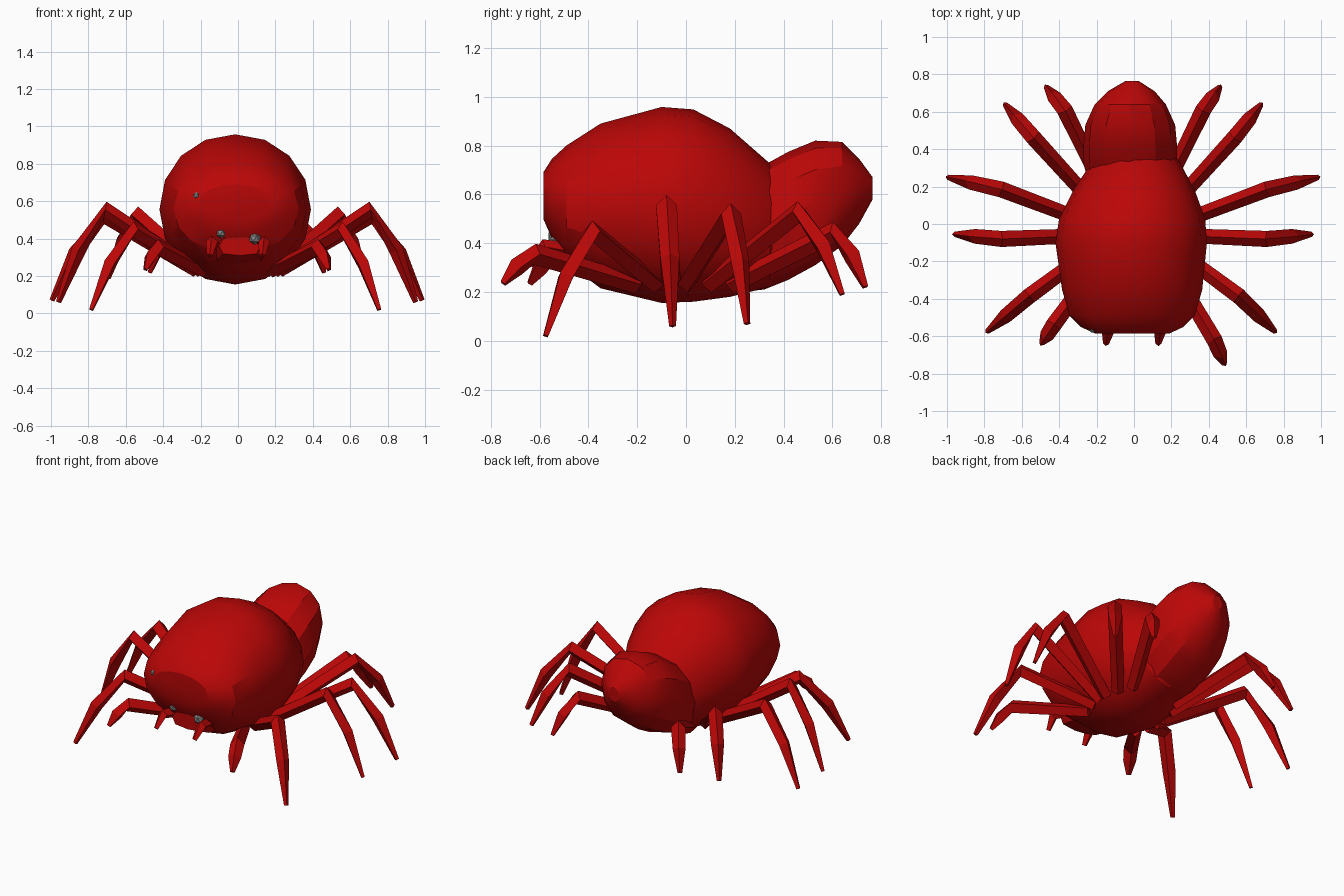
import bpy, bmesh, math
from mathutils import Vector

if "Cube" in bpy.data.objects:
    bpy.data.objects.remove(bpy.data.objects["Cube"])


def material(name, rgb):
    m = bpy.data.materials.new(name)
    m.diffuse_color = (*rgb, 1)
    m.use_nodes = True
    m.node_tree.nodes["Principled BSDF"].inputs["Base Color"].default_value = m.diffuse_color
    return m


RED = material("deep red", (0.5, 0.002, 0.002))
GREY = material("eye grey", (0.22, 0.22, 0.22))


def finish(name, bm, mat, angle=None):
    bmesh.ops.recalc_face_normals(bm, faces=bm.faces)
    mesh = bpy.data.meshes.new(name)
    bm.to_mesh(mesh)
    bm.free()
    mesh.materials.append(mat)
    ob = bpy.data.objects.new(name, mesh)
    bpy.context.collection.objects.link(ob)
    if angle:
        bpy.ops.object.select_all(action='DESELECT')
        ob.select_set(True)
        bpy.context.view_layer.objects.active = ob
        bpy.ops.object.shade_smooth_by_angle(angle=math.radians(angle))
    return ob


def skin(bm, rings):
    loops = [[bm.verts.new(p) for p in ring] for ring in rings]
    for a, b in zip(loops, loops[1:]):
        n = len(a)
        for i in range(n):
            bm.faces.new((a[i], a[(i + 1) % n], b[(i + 1) % n], b[i]))
    bm.faces.new(loops[0])
    bm.faces.new(loops[-1])


def lobe(name, sections, sides, power):
    """Rounded hull from (y, bottom, top, half width, x centre)."""
    bm = bmesh.new()
    rings = []
    for y, lo, hi, w, cx in sections:
        ring = []
        for i in range(sides):
            t = 2 * math.pi * i / sides
            c, s = math.cos(t), math.sin(t)
            x = math.copysign(abs(c) ** power, c) * w
            z = (lo + hi) / 2 + math.copysign(abs(s) ** power, s) * (hi - lo) / 2
            ring.append((cx + x, y, z))
        rings.append(ring)
    skin(bm, rings)
    return finish(name, bm, RED, 25)


def limb(name, points, radii):
    """Tapered four-sided limb following a bent path."""
    bm = bmesh.new()
    pts = [Vector(p) for p in points]
    out = pts[-1] - pts[0]
    side = Vector((-out.y, out.x, 0)).normalized()
    rings = []
    for i, (p, r) in enumerate(zip(pts, radii)):
        d = (pts[min(i + 1, len(pts) - 1)] - pts[max(i - 1, 0)]).normalized()
        s = (side - d * side.dot(d)).normalized()
        u = d.cross(s)
        rings.append([p + s * r, p + u * r, p - s * r, p - u * r])
    skin(bm, rings)
    return finish(name, bm, RED)


# Main body
lobe("body", [
    (-0.585, 0.50, 0.69, 0.20, -0.01),
    (-0.55, 0.42, 0.745, 0.275, -0.01),
    (-0.49, 0.32, 0.80, 0.335, -0.01),
    (-0.35, 0.215, 0.89, 0.375, -0.01),
    (-0.10, 0.155, 0.958, 0.405, -0.015),
    (0.03, 0.16, 0.948, 0.39, -0.01),
    (0.18, 0.18, 0.87, 0.325, 0),
    (0.34, 0.22, 0.73, 0.23, 0.01),
    (0.42, 0.30, 0.62, 0.12, 0.01)], 16, 0.97)

# Rear lobe
lobe("rear_lobe", [
    (0.10, 0.185, 0.58, 0.20, -0.01),
    (0.32, 0.21, 0.72, 0.25, -0.02),
    (0.42, 0.25, 0.775, 0.25, -0.02),
    (0.53, 0.31, 0.82, 0.24, -0.02),
    (0.64, 0.39, 0.815, 0.19, -0.02),
    (0.71, 0.48, 0.745, 0.125, -0.015),
    (0.765, 0.58, 0.67, 0.035, -0.01)], 12, 0.9)

# Mouth block under the face
lobe("mouth", [
    (-0.54, 0.31, 0.41, 0.11, 0.01),
    (-0.48, 0.28, 0.43, 0.14, 0.01),
    (-0.25, 0.23, 0.42, 0.16, 0)], 8, 0.6)

# Legs: base, knee, tip for one side
LEGS = [
    ((0.18, -0.20, 0.23), (0.43, -0.62, 0.355), (0.485, -0.75, 0.235)),
    ((0.20, -0.12, 0.23), (0.56, -0.385, 0.45), (0.755, -0.575, 0.02)),
    ((0.22, -0.06, 0.23), (0.71, -0.08, 0.555), (0.95, -0.055, 0.06)),
    ((0.22, 0.00, 0.23), (0.71, 0.185, 0.52), (0.985, 0.25, 0.07)),
    ((0.20, 0.09, 0.23), (0.54, 0.465, 0.53), (0.68, 0.64, 0.19)),
    ((0.16, 0.18, 0.23), (0.37, 0.61, 0.445), (0.46, 0.735, 0.22)),
]
for label, sign in (("right", 1), ("left", -1)):
    for n, leg in enumerate(LEGS):
        base, knee, tip = (Vector(p) for p in leg)
        if sign < 0:
            tip.x += 0.01
            if n == 1:
                tip.x += 0.02
            if n == 0:        # the front left leg is tucked further back
                tip.y += 0.11
                knee.y += 0.08
        shin = (knee + tip) / 2 + (Vector((tip.x, tip.y, knee.z)) - (knee + tip) / 2) * 0.13
        path = [(p.x * sign, p.y, p.z) for p in (base, knee, shin, tip)]
        limb(f"{label}_leg_{n + 1}", path, (0.038, 0.043, 0.039, 0.014))
    # Short feelers beside the mouth
    limb(f"{label}_feeler",
         [(0.12 * sign, -0.44, 0.36), (0.14 * sign, -0.58, 0.385), (0.14 * sign - 0.01, -0.64, 0.31)],
         (0.037, 0.032, 0.016))

# Small eyes set into the face
for name, pos, r in (("right_eye", (0.09, -0.535, 0.40), 0.034),
                     ("left_eye", (-0.09, -0.54, 0.43), 0.028),
                     ("upper_eye", (-0.22, -0.562, 0.63), 0.022)):
    bm = bmesh.new()
    bmesh.ops.create_icosphere(bm, subdivisions=1, radius=r)
    bmesh.ops.translate(bm, verts=bm.verts, vec=pos)
    finish(name, bm, GREY)
